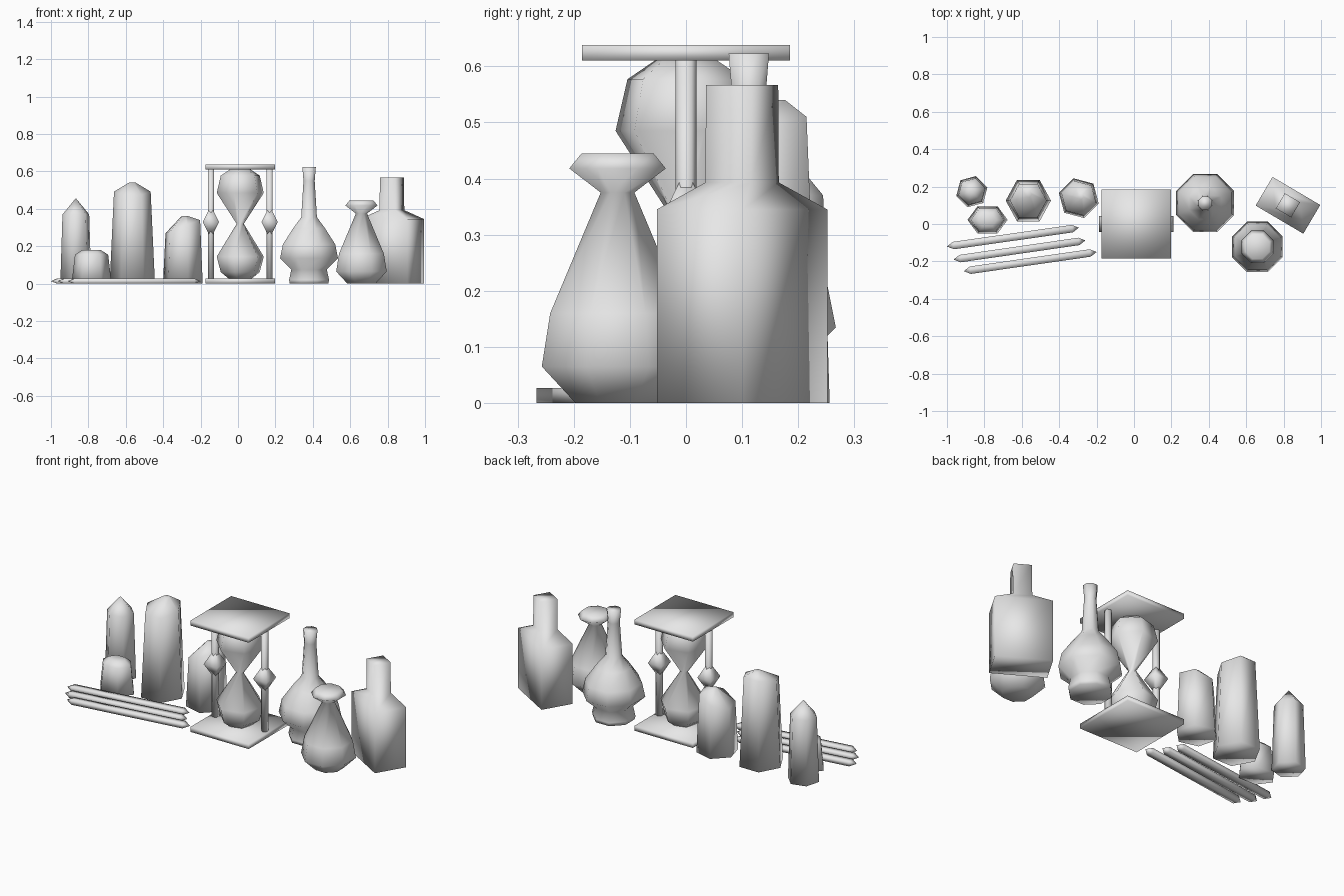
import bpy, bmesh, math
from mathutils import Vector, Matrix

if "Cube" in bpy.data.objects:
    bpy.data.objects.remove(bpy.data.objects["Cube"])

stone = bpy.data.materials.new("plain_grey")
stone.diffuse_color = (0.8, 0.8, 0.8, 1)
stone.use_nodes = True
stone.node_tree.nodes["Principled BSDF"].inputs["Base Color"].default_value = stone.diffuse_color


def loft(name, rings, matrix=Matrix()):
    """Skin a stack of equal-sized point rings, cap the ends, shade smooth."""
    bm = bmesh.new()
    rows = [[bm.verts.new(matrix @ Vector(p)) for p in ring] for ring in rings]
    n = len(rows[0])
    for a, b in zip(rows, rows[1:]):
        for i in range(n):
            j = (i + 1) % n
            bm.faces.new((a[i], a[j], b[j], b[i]))
    bm.faces.new(rows[0][::-1])
    bm.faces.new(rows[-1])
    bmesh.ops.remove_doubles(bm, verts=bm.verts, dist=1e-5)
    bmesh.ops.recalc_face_normals(bm, faces=bm.faces)
    for f in bm.faces:
        f.smooth = True
    me = bpy.data.meshes.new(name)
    bm.to_mesh(me)
    bm.free()
    me.materials.append(stone)
    ob = bpy.data.objects.new(name, me)
    bpy.context.collection.objects.link(ob)
    return ob


def circle(r, n, turn=0.0, ry=None):
    ry = r if ry is None else ry
    return [(r * math.cos(turn + math.tau * i / n), ry * math.sin(turn + math.tau * i / n))
            for i in range(n)]


def turned(name, x, y, profile, n, turn=0.0):
    """Lathe a (radius, height) profile with n sides."""
    rings = [[(px, py, z) for px, py in circle(r, n, turn)] for r, z in profile]
    return loft(name, rings, Matrix.Translation((x, y, 0)))


def box_rings(levels):
    """Rectangular sections from (half x, half y, height)."""
    return [[(sx * hx, sy * hy, z) for sx, sy in ((-1, -1), (1, -1), (1, 1), (-1, 1))]
            for hx, hy, z in levels]


def crystal(name, x, y, outline, levels):
    """Levels: scale, height, slope x, slope y, shift x, shift y."""
    rings = []
    for s, z, tx, ty, dx, dy in levels:
        rings.append([(px * s + dx, py * s + dy, z + tx * px * s + ty * py * s)
                      for px, py in outline])
    return loft(name, rings, Matrix.Translation((x, y, 0)))


# Crystals
crystal("pointed_crystal", -0.867, 0.173, circle(0.086, 6, math.radians(15)),
        [(1, 0, 0, 0, 0, 0), (0.86, 0.37, 0, 0, 0, 0), (0, 0.457, 0, 0, 0, 0)])
crystal("tall_crystal", -0.565, 0.125, circle(0.121, 6, 0, 0.128),
        [(1, 0, 0, 0, 0, 0), (0.81, 0.492, 0, 0.2, 0, 0), (0.15, 0.54, 0, 0, 0, 0.035)])
crystal("stub_crystal", -0.783, 0.022, circle(0.107, 6, 0, 0.084),
        [(1, 0, 0, 0, 0, 0), (0.83, 0.155, 0, 0, 0, 0), (0.46, 0.18, 0, 0, 0, 0)])
crystal("slanted_crystal", -0.295, 0.138, circle(0.11, 6, math.radians(-15)),
        [(1, 0, 0, 0, 0, 0), (0.87, 0.305, 0.38, 0, 0, 0), (0.15, 0.362, 0, 0, 0.01, 0.01)])

# Sticks with pyramid points
for i, (a, b) in enumerate((((-1.0, -0.12), (-0.295, -0.02)),
                            ((-0.965, -0.19), (-0.26, -0.088)),
                            ((-0.91, -0.252), (-0.2, -0.15)))):
    d = Vector((b[0] - a[0], b[1] - a[1]))
    length, w, h = d.length, 0.02, 0.0135
    rings = [[(px, sy * s, h + sz * t) for sy, sz in ((-1, -1), (1, -1), (1, 1), (-1, 1))]
             for px, s, t in ((0, 0, 0), (0.035, w, h), (length - 0.035, w, h), (length, 0, 0))]
    m = Matrix.Translation((a[0], a[1], 0)) @ Matrix.Rotation(math.atan2(d.y, d.x), 4, 'Z')
    loft(f"stick_{i + 1}", rings, m)

# Hourglass
HX = 0.012
at_glass = Matrix.Translation((HX, 0, 0))
for name, z in (("bottom_plate", 0.0), ("top_plate", 0.61)):
    loft(name, box_rings([(0.185, 0.185, z), (0.185, 0.185, z + 0.028)]), at_glass)
turned("glass_bulbs", HX, 0,
       [(0.055, 0.02), (0.108, 0.062), (0.13, 0.145), (0.02, 0.32),
        (0.13, 0.485), (0.108, 0.577), (0.055, 0.612)], 6, math.radians(15))
for side in (-1, 1):
    x = HX + side * 0.157
    turned(f"post_{side}", x, 0, [(0.019, 0.02), (0.019, 0.615)], 6, math.pi / 6)
    loft(f"post_bead_{side}",
         box_rings([(0.012, 0.012, 0.265), (0.043, 0.043, 0.33), (0.012, 0.012, 0.393)]),
         Matrix.Translation((x, 0, 0)))

# Octagonal vessels
OCT = math.pi / 8
K = 1 / math.cos(OCT)
turned("round_flask", 0.38, 0.112,
       [(r * K, z) for r, z in ((0.103, 0), (0.107, 0.02), (0.095, 0.075), (0.155, 0.135),
                                (0.14, 0.21), (0.086, 0.295), (0.042, 0.355),
                                (0.03, 0.55), (0.036, 0.57), (0.036, 0.623))][:8]
       + [(0.036 * K, 0.623)], 8, OCT)
turned("flared_vase", 0.66, -0.122,
       [(r * K, z) for r, z in ((0.075, 0), (0.135, 0.065), (0.12, 0.16), (0.03, 0.375),
                                (0.086, 0.418), (0.064, 0.445))], 8, OCT)

# Square bottle, turned on the table
loft("square_bottle",
     box_rings([(0.148, 0.089, 0), (0.148, 0.089, 0.345), (0.049, 0.047, 0.393),
                (0.047, 0.047, 0.567)]),
     Matrix.Translation((0.823, 0.1, 0)) @ Matrix.Rotation(math.radians(-30.5), 4, 'Z'))
